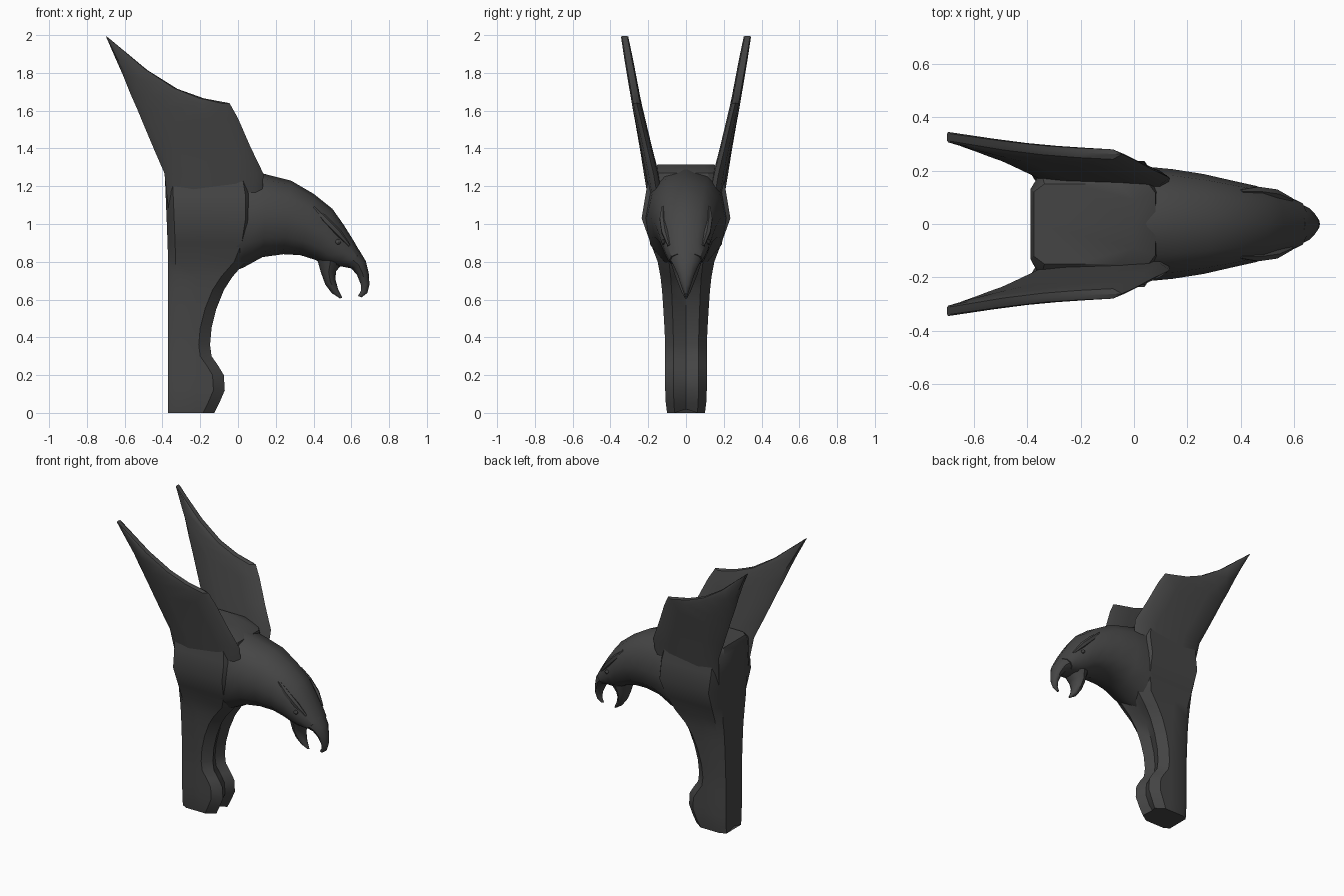
import bpy, bmesh, math
from mathutils import Vector

if "Cube" in bpy.data.objects:
    bpy.data.objects.remove(bpy.data.objects["Cube"])

stone = bpy.data.materials.new("dark grey stone")
stone.diffuse_color = (0.06, 0.06, 0.06, 1)
stone.use_nodes = True
stone.node_tree.nodes["Principled BSDF"].inputs["Base Color"].default_value = stone.diffuse_color


def ring(a, b, w, n=12, power=1.0):
    """Oval section whose long axis runs a -> b, half width w along y."""
    a, b = Vector(a), Vector(b)
    mid, half = (a + b) / 2, (a - b) / 2
    pts = []
    for i in range(n):
        t = 2 * math.pi * i / n
        c, s = math.cos(t), math.sin(t)
        c = math.copysign(abs(c) ** power, c)
        s = math.copysign(abs(s) ** power, s)
        pts.append(mid + half * c + Vector((0, w * s, 0)))
    return pts


def loft(name, rings, angle=35, mirror=False):
    bm = bmesh.new()
    rows = [[bm.verts.new(p) for p in r] for r in rings]
    n = len(rows[0])
    for r, q in zip(rows, rows[1:]):
        for i in range(n):
            j = (i + 1) % n
            bm.faces.new((r[i], r[j], q[j], q[i]))
    bm.faces.new(rows[0])
    bm.faces.new(rows[-1])
    bmesh.ops.recalc_face_normals(bm, faces=bm.faces)
    me = bpy.data.meshes.new(name)
    bm.to_mesh(me)
    bm.free()
    me.materials.append(stone)
    ob = bpy.data.objects.new(name, me)
    bpy.context.collection.objects.link(ob)
    if mirror:
        m = ob.modifiers.new("mirror", 'MIRROR')
        m.use_axis = (False, True, False)
        m.use_mirror_merge = False
    bpy.ops.object.select_all(action='DESELECT')
    ob.select_set(True)
    bpy.context.view_layer.objects.active = ob
    bpy.ops.object.shade_smooth_by_angle(angle=math.radians(angle))
    return ob


def mid_ring(xt, zt, xb, zb, w, power=1.0):
    return ring((xt, 0, zt), (xb, 0, zb), w, 12, power)


# bracket post flaring into the torso: z, back x, front x, half width, groove depth
def post_ring(z, back, front, w, g):
    half = [(back + 0.04, w), (-0.22, w), (front - 0.06, w), (front, 0.6 * w)]
    k = min(0.8 * w, 0.13)
    zc = z + (0.02 if z == 0 else 0)
    left = [(back, k, z)] + [(x, y, z) for x, y in half]
    right = [(x, -y, zz) for x, y, zz in reversed(left)]
    return [Vector(p) for p in [(back, 0, zc)] + left + [(front - g, 0, zc)] + right]


post = [(0, -.37, -.125, .10, .03), (.05, -.37, -.10, .107, .03), (.12, -.37, -.07, .11, .03),
        (.2, -.37, -.075, .11, .03), (.25, -.37, -.105, .11, .03), (.3, -.37, -.14, .11, .03),
        (.36, -.37, -.148, .11, .03), (.45, -.37, -.14, .114, .03), (.55, -.37, -.115, .12, .03),
        (.65, -.37, -.075, .127, .03), (.72, -.37, -.03, .135, .025), (.8, -.37, .04, .15, .01),
        (.9, -.373, .08, .188, 0), (1.03, -.378, .1, .235, 0), (1.15, -.383, .1, .215, 0),
        (1.27, -.388, .08, .195, 0), (1.315, -.375, .0, .15, 0)]
loft("bracket_post_and_torso", [post_ring(*p) for p in post])

# neck and head: top x, top z, bottom x, bottom z, half width
neck = [(-.25, 1.29, -.1, .72, .18), (.05, 1.29, .03, .77, .215), (.16, 1.26, .13, .825, .205),
        (.28, 1.23, .24, .84, .187), (.4, 1.16, .33, .835, .163), (.5, 1.08, .41, .81, .143),
        (.56, .995, .46, .785, .125), (.61, .915, .52, .775, .108), (.65, .845, .57, .775, .088)]
loft("neck_and_head", [mid_ring(*r, 0.9) for r in neck])

# hooked upper beak and hanging lower jaw
beak = [(.64, .865, .55, .775, .088), (.676, .805, .60, .765, .068), (.692, .74, .63, .73, .045),
        (.696, .68, .65, .68, .028), (.685, .635, .65, .645, .015), (.655, .612, .635, .618, .006)]
loft("upper_beak", [mid_ring(*r) for r in beak])
jaw = [(.56, .80, .42, .81, .085), (.52, .75, .44, .74, .065), (.515, .71, .462, .68, .046),
       (.53, .655, .495, .635, .026), (.552, .61, .54, .606, .006)]
loft("lower_beak", [mid_ring(*r) for r in jaw])


# wings: rear x, rear z, front x, front z, half thickness
def wing_ring(xr, zr, xf, zf, w):
    def at(x, z):
        y = 0.195 + 0.18 * (z - 1.27) - 0.12 * max(0, x + 0.05)
        return (x, y, z)
    return ring(at(xr, zr), at(xf, zf), w, 10, 0.7)


wing = [(-.36, 1.0, .12, 1.0, .04), (-.39, 1.27, .135, 1.265, .036), (-.44, 1.385, .065, 1.41, .031),
        (-.495, 1.515, .0, 1.56, .028), (-.53, 1.6, -.045, 1.64, .027), (-.57, 1.69, -.18, 1.665, .026),
        (-.61, 1.79, -.32, 1.715, .025), (-.65, 1.88, -.48, 1.815, .024), (-.7, 1.995, -.685, 1.985, .02)]
loft("wings", [wing_ring(*r) for r in wing], mirror=True)

# brow ridges and eyes
brow = [(.40, .122, 1.09, .008), (.46, .122, 1.025, .02), (.53, .112, .955, .02), (.59, .09, .885, .008)]
loft("brow_ridges", [ring((x + r * .7, y, z + r * .7), (x - r * .7, y, z - r * .7), r, 6)
                     for x, y, z, r in brow], mirror=True)
eye = [(-.014, .005), (-.008, .012), (.0, .015), (.008, .012), (.014, .005)]
loft("eyes", [ring((.53 + d, .118, .905 + r), (.53 + d, .118, .905 - r), r * .8, 8)
              for d, r in eye], mirror=True)
